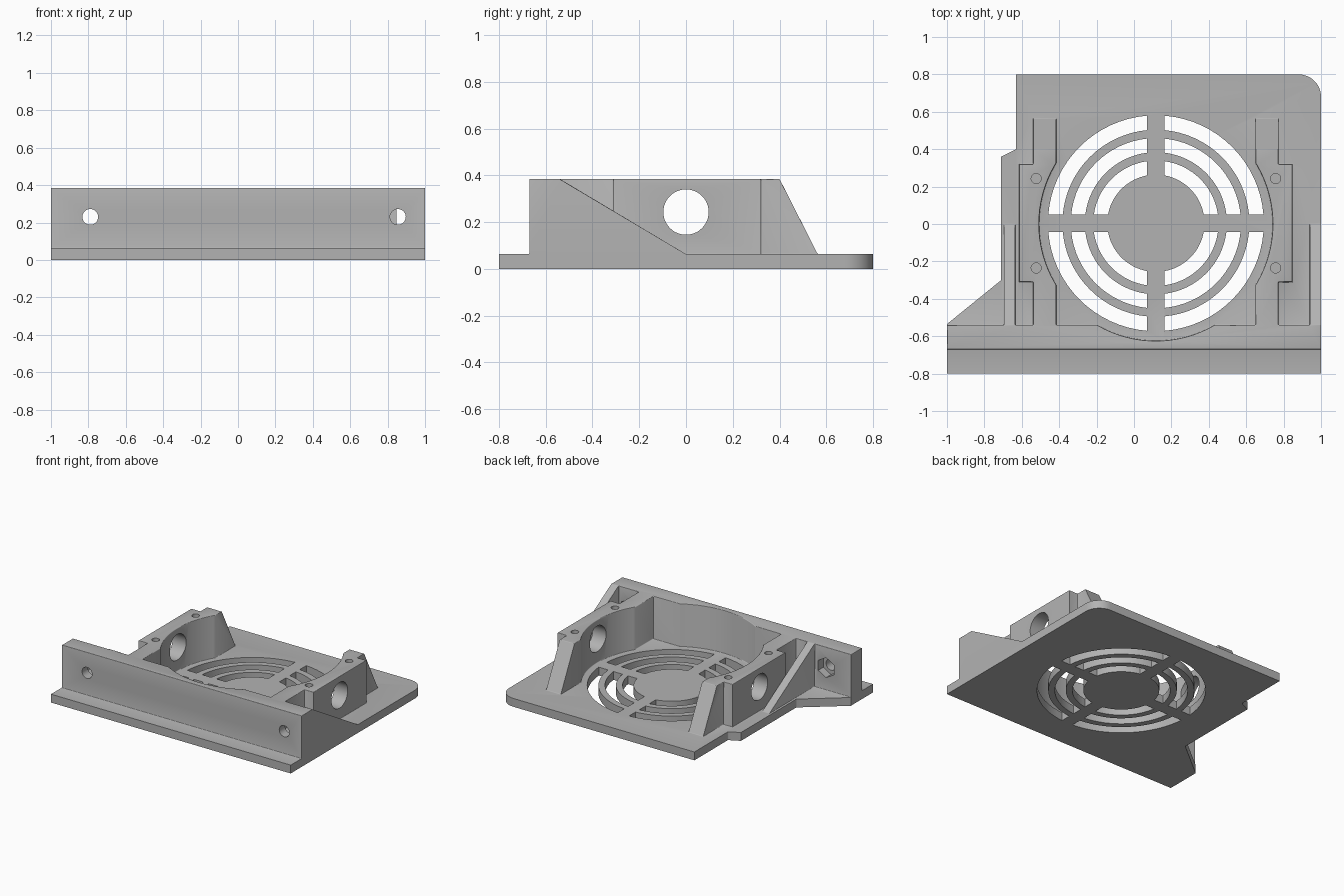
import bpy, bmesh, math
from mathutils import Matrix

if "Cube" in bpy.data.objects:
    bpy.data.objects.remove(bpy.data.objects["Cube"])

CX, FLOOR, TOP = 0.117, 0.063, 0.385     # fan centre, plate top, wall top
SINK = 0.02                              # how deep uprights reach into the plate

grey = bpy.data.materials.new("grey plastic")
grey.use_nodes = True
colour = (0.45, 0.45, 0.45, 1)
grey.diffuse_color = colour
grey.node_tree.nodes["Principled BSDF"].inputs["Base Color"].default_value = colour


def prism(name, outlines, lo, hi, axis="z"):
    """Extrude closed outlines: (x, y) along z, (y, z) along x, (x, z) along y."""
    place = {"z": lambda a, b, h: (a, b, h),
             "x": lambda a, b, h: (h, a, b),
             "y": lambda a, b, h: (a, h, b)}[axis]
    bm = bmesh.new()
    for pts in outlines:
        low = [bm.verts.new(place(a, b, lo)) for a, b in pts]
        high = [bm.verts.new(place(a, b, hi)) for a, b in pts]
        bm.faces.new(low[::-1])
        bm.faces.new(high)
        for i in range(len(pts)):
            j = (i + 1) % len(pts)
            bm.faces.new((low[i], low[j], high[j], high[i]))
    bmesh.ops.recalc_face_normals(bm, faces=bm.faces)
    mesh = bpy.data.meshes.new(name)
    bm.to_mesh(mesh)
    bm.free()
    mesh.materials.append(grey)
    ob = bpy.data.objects.new(name, mesh)
    bpy.context.collection.objects.link(ob)
    return ob


def rect(x0, x1, y0, y1):
    return [(x0, y0), (x1, y0), (x1, y1), (x0, y1)]


def arc(cx, cy, r, a0, a1, n):
    return [(cx + r * math.cos(a0 + (a1 - a0) * i / n),
             cy + r * math.sin(a0 + (a1 - a0) * i / n)) for i in range(n + 1)]


def circle(cx, cy, r, n=32, turn=0.0):
    return arc(cx, cy, r, turn, turn + math.tau, n)[:-1]


def combine(target, tool, operation):
    mod = target.modifiers.new(operation.lower(), "BOOLEAN")
    mod.operation, mod.solver, mod.object = operation, "EXACT", tool
    bpy.context.view_layer.objects.active = target
    bpy.ops.object.modifier_apply(modifier=mod.name)
    bpy.data.objects.remove(tool)


# Long front wall
body = prism("fan_bracket", [rect(-0.67, -0.54, SINK, TOP)], -1, 1, "x")

# Side uprights: thick block, front strip and sloping rear buttress
for s in (-1, 1):
    inner, strip, block = (sorted((CX + s * a, CX + s * b))
                           for a, b in ((0.533, 0.655), (0.533, 0.73), (0.6, 0.73)))
    profile = [(-0.6, SINK), (0.585, SINK), (0.40, TOP), (-0.6, TOP)]
    combine(body, prism("upright", [profile], *inner, "x"), "UNION")
    combine(body, prism("block", [rect(*strip, -0.31, 0.32)], SINK, TOP), "UNION")

# Triangular gussets behind the wall
slope = (TOP - FLOOR) / 0.54
gusset = [(-0.6, SINK), ((FLOOR - SINK) / slope, SINK), (-0.54, TOP), (-0.6, TOP)]
for x0, x1 in ((-0.695, -0.635), (0.94, 1)):
    combine(body, prism("gusset", [gusset], x0, x1, "x"), "UNION")

# Round fan recess
combine(body, prism("fan_recess", [circle(CX, 0, 0.625, 96)], -0.1, 0.6), "DIFFERENCE")

# Base plate with one rounded corner
outline = [(-1, -0.8), (1, -0.8)] + arc(0.88, 0.68, 0.12, 0, math.pi / 2, 12) + [
    (-0.63, 0.8), (-0.63, 0.4), (-0.71, 0.36), (-0.71, -0.3), (-1, -0.535)]
combine(body, prism("plate", [outline], 0, FLOOR), "UNION")

# Soften inside corners and the top rim
bm = bmesh.new()
bm.from_mesh(body.data)
bmesh.ops.remove_doubles(bm, verts=bm.verts, dist=0.0005)
bmesh.ops.dissolve_limit(bm, angle_limit=0.01, verts=bm.verts, edges=bm.edges)
soft = []
for e in bm.edges:
    if len(e.link_faces) == 2:
        angle = e.calc_face_angle_signed(0)
        rim = all(v.co.z > TOP - 0.001 for v in e.verts)
        if angle < -0.4 or (rim and angle > 0.4):
            soft.append(e)
bmesh.ops.bevel(bm, geom=soft, offset=0.014, offset_type="OFFSET", segments=3,
                profile=0.5, affect="EDGES", clamp_overlap=True)
bm.to_mesh(body.data)
bm.free()

# Grille slots between hub, rings and four spokes
slots = []
for r0, r1 in ((0.26, 0.335), (0.38, 0.455), (0.50, 0.577)):
    a0, a1 = math.asin(0.047 / r0), math.asin(0.047 / r1)
    for k in range(4):
        q = k * math.pi / 2
        e = q + math.pi / 2
        slots.append(arc(CX, 0.004, r1, q + a1, e - a1, 16)
                     + arc(CX, 0.004, r0, e - a0, q + a0, 16))
combine(body, prism("grille_slots", slots, -0.05, FLOOR + 0.015), "DIFFERENCE")

# Cross holes through the blocks, screw holes, wall holes and nut pockets
combine(body, prism("cross_hole", [circle(0, 0.243, 0.097, 48)], -0.9, 0.9, "x"), "DIFFERENCE")
screws = [circle(CX + s * 0.64, y, 0.027, 20) for s in (-1, 1) for y in (-0.235, 0.243)]
combine(body, prism("screw_holes", screws, 0.2, 0.5), "DIFFERENCE")
wall_x = (-0.79, 0.855)
combine(body, prism("wall_holes", [circle(x, 0.23, 0.042) for x in wall_x],
                    -0.7, -0.5, "y"), "DIFFERENCE")
combine(body, prism("nut_pockets", [circle(x, 0.23, 0.075, 6, math.pi / 6) for x in wall_x],
                    -0.6, -0.5, "y"), "DIFFERENCE")

# Smooth curved faces, keep edges crisp
bpy.ops.object.select_all(action="DESELECT")
body.select_set(True)
bpy.context.view_layer.objects.active = body
bpy.ops.object.shade_smooth_by_angle(angle=math.radians(32))
